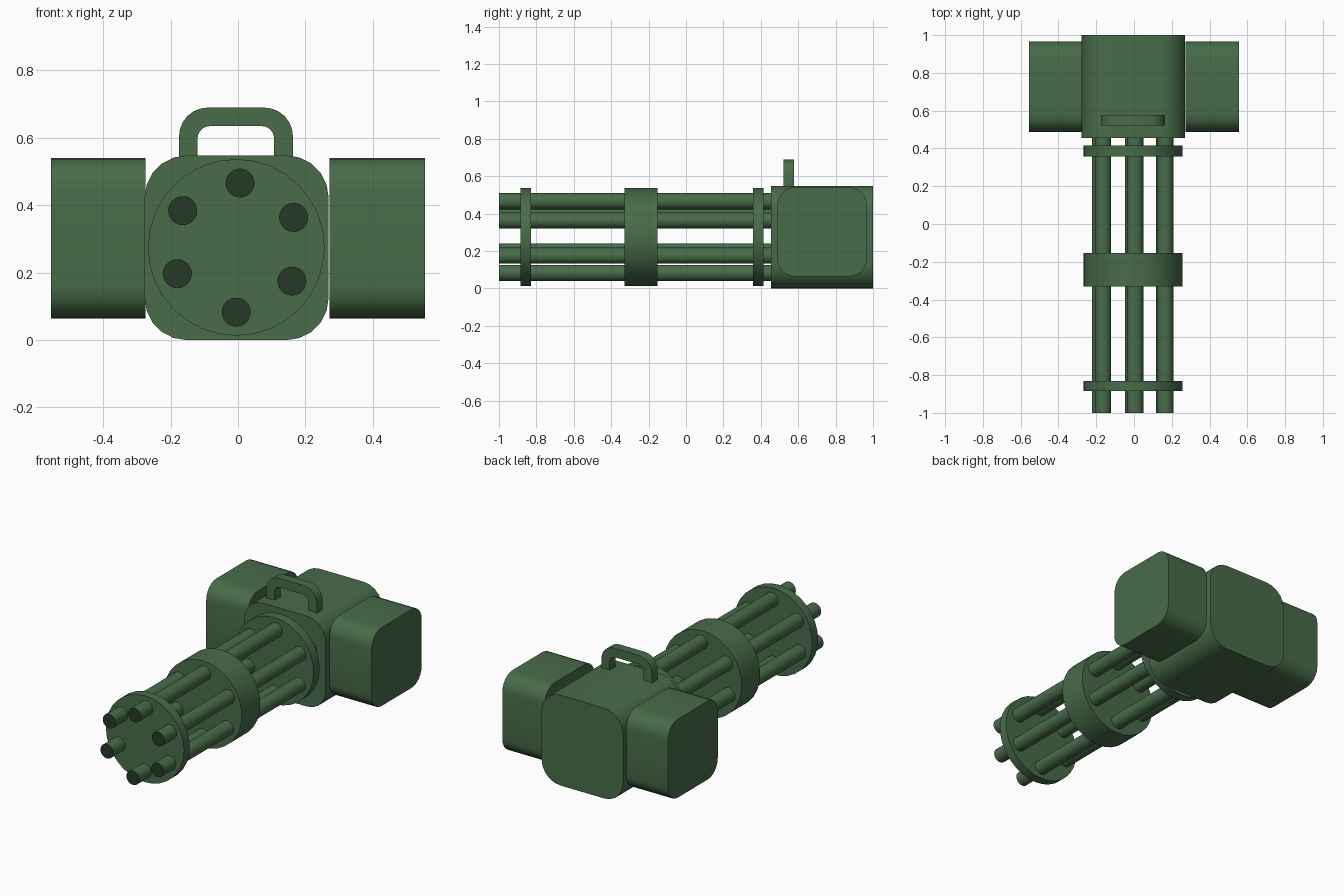
import bpy, bmesh, math
from mathutils import Vector

if "Cube" in bpy.data.objects:
    bpy.data.objects.remove(bpy.data.objects["Cube"])


def material(name, rgb):
    m = bpy.data.materials.new(name)
    m.diffuse_color = (*rgb, 1)
    m.use_nodes = True
    m.node_tree.nodes["Principled BSDF"].inputs["Base Color"].default_value = m.diffuse_color
    return m


GREEN = material("army green", (0.065, 0.150, 0.067))
DARK = material("dark bore green", (0.018, 0.042, 0.020))


def arc(cx, cz, r, a0, a1, n):
    return [(cx + r * math.cos(math.radians(a0 + (a1 - a0) * i / n)),
             cz + r * math.sin(math.radians(a0 + (a1 - a0) * i / n))) for i in range(n + 1)]


def rounded_rect(u0, u1, v0, v1, r, n=5):
    return (arc(u1 - r, v0 + r, r, -90, 0, n) + arc(u1 - r, v1 - r, r, 0, 90, n)
            + arc(u0 + r, v1 - r, r, 90, 180, n) + arc(u0 + r, v0 + r, r, 180, 270, n))


def circle(cx, cz, r, n):
    return arc(cx, cz, r, 0, 360, n)[:-1]


def prism(name, profile, a, b, axis="Y", dark_front=False):
    """Extrude a closed profile from a to b along X (profile in yz) or Y (profile in xz)."""
    bm = bmesh.new()
    place = (lambda u, v: (a, u, v)) if axis == "X" else (lambda u, v: (u, a, v))
    face = bm.faces.new([bm.verts.new(place(u, v)) for u, v in profile])
    new = bmesh.ops.extrude_face_region(bm, geom=[face], use_keep_orig=True)["geom"]
    shift = Vector((b - a, 0, 0)) if axis == "X" else Vector((0, b - a, 0))
    bmesh.ops.translate(bm, verts=[g for g in new if isinstance(g, bmesh.types.BMVert)], vec=shift)
    bmesh.ops.recalc_face_normals(bm, faces=bm.faces)
    bm.normal_update()
    if dark_front:
        for f in bm.faces:
            f.material_index = int(f.normal.y < -0.9)
    mesh = bpy.data.meshes.new(name)
    bm.to_mesh(mesh)
    bm.free()
    mesh.materials.append(GREEN)
    if dark_front:
        mesh.materials.append(DARK)
    ob = bpy.data.objects.new(name, mesh)
    bpy.context.collection.objects.link(ob)
    bpy.ops.object.select_all(action="DESELECT")
    ob.select_set(True)
    bpy.context.view_layer.objects.active = ob
    bpy.ops.object.shade_smooth_by_angle(angle=math.radians(35))
    return ob


# Housing and the two side boxes
prism("housing", rounded_rect(-0.277, 0.269, 0.0, 0.548, 0.125), 0.455, 1.0)
box = rounded_rect(0.488, 0.967, 0.064, 0.54, 0.095, 6)
prism("left_side_box", box, -0.555, -0.275, "X")
prism("right_side_box", box, 0.272, 0.555, "X")

# Carrying handle: outer arch followed by the inner arch in reverse
outer = [(0.163, 0.54)] + arc(0.078, 0.605, 0.085, 0, 90, 6) + arc(-0.09, 0.605, 0.085, 90, 180, 6) + [(-0.175, 0.54)]
inner = [(-0.12, 0.54)] + arc(-0.083, 0.598, 0.037, 180, 90, 6) + arc(0.07, 0.598, 0.037, 90, 0, 6) + [(0.107, 0.54)]
prism("carry_handle", outer + inner, 0.522, 0.578)

# Clamp discs around the barrels
for name, y0, y1 in (("muzzle_disc", -0.885, -0.83), ("middle_drum", -0.33, -0.153), ("rear_disc", 0.357, 0.415)):
    prism(name, circle(-0.005, 0.275, 0.262, 32), y0, y1)

# Six slightly uneven barrels with dark muzzles
centres = [(0.006, 0.466), (0.165, 0.364), (0.160, 0.175), (-0.005, 0.083), (-0.180, 0.197), (-0.164, 0.384)]
for i, (x, z) in enumerate(centres):
    prism(f"barrel_{i + 1}", circle(x, z, 0.043, 24), -1.0, 0.46, dark_front=True)
